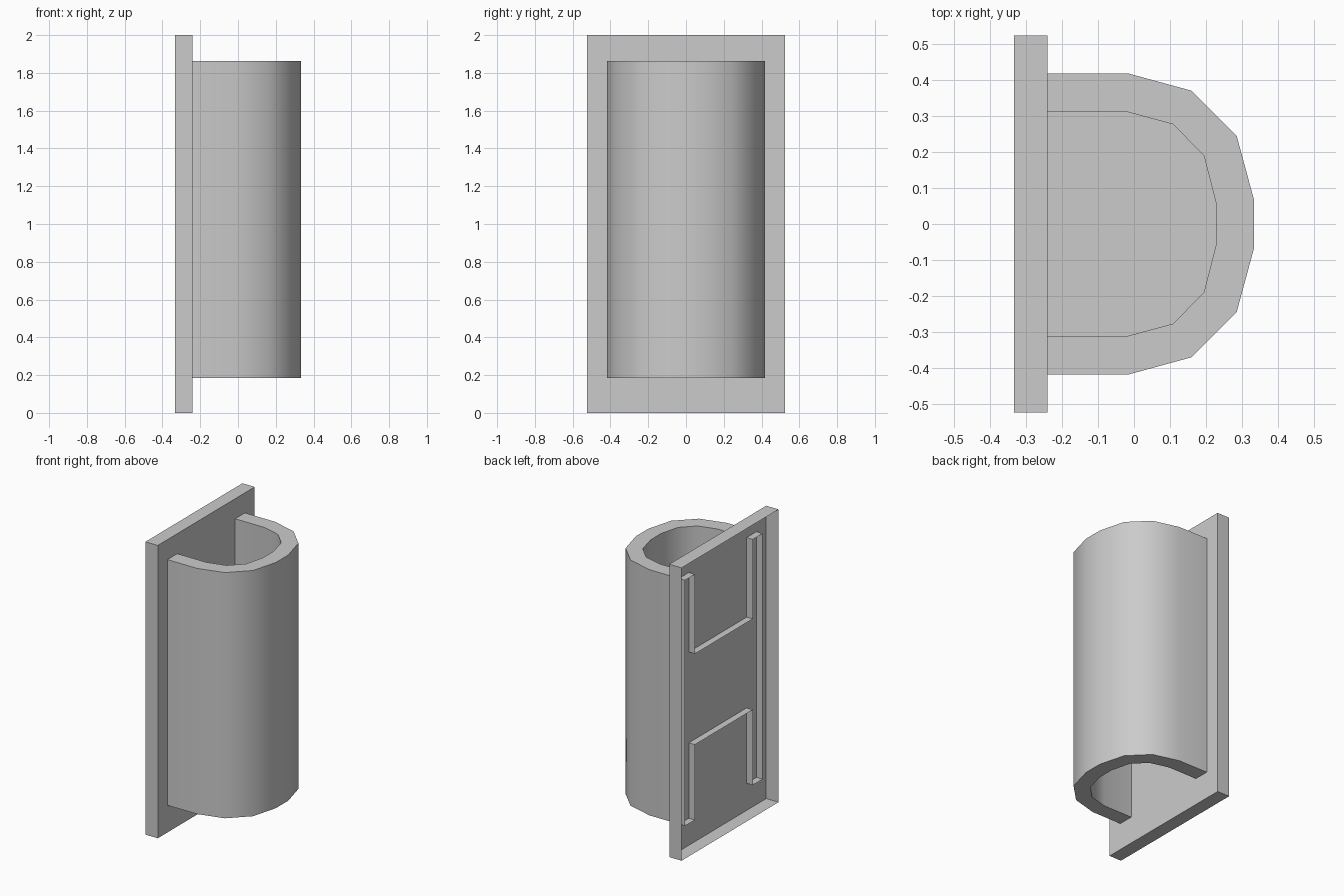
import bpy
import bmesh
import math

if "Cube" in bpy.data.objects:
    bpy.data.objects.remove(bpy.data.objects["Cube"], do_unlink=True)

# Single grey material
grey = bpy.data.materials.new("light_grey")
grey.use_nodes = True
colour = (0.6, 0.6, 0.6, 1.0)
grey.diffuse_color = colour
grey.node_tree.nodes["Principled BSDF"].inputs["Base Color"].default_value = colour


def add_object(name, bm):
    mesh = bpy.data.meshes.new(name)
    bm.to_mesh(mesh)
    bm.free()
    mesh.materials.append(grey)
    obj = bpy.data.objects.new(name, mesh)
    bpy.context.scene.collection.objects.link(obj)
    return obj


# Mounting plate: a shallow tray, open at the back
X_BACK, X_FACE, HALF_WIDTH, HEIGHT = -0.333, -0.24, 0.523, 2.0
bm = bmesh.new()
bmesh.ops.create_cube(bm, size=1)
bmesh.ops.scale(bm, vec=(X_FACE - X_BACK, 2 * HALF_WIDTH, HEIGHT), verts=bm.verts)
bmesh.ops.translate(bm, vec=((X_FACE + X_BACK) / 2, 0, HEIGHT / 2), verts=bm.verts)
bm.normal_update()
back = [f for f in bm.faces if f.normal.x < -0.9]
bmesh.ops.delete(bm, geom=back, context="FACES")
add_object("mounting_plate", bm)

# Half profiles of the rounded sleeve, mirrored across y
X_ROOT = -0.286
outer_half = [(X_ROOT, 0.418), (-0.016, 0.418), (0.16, 0.37), (0.285, 0.245), (0.333, 0.068)]
inner_half = [(X_ROOT, 0.312), (-0.022, 0.312), (0.108, 0.277), (0.194, 0.19), (0.228, 0.057)]


def mirrored(half):
    return half + [(x, -y) for x, y in reversed(half)]


outer, inner = mirrored(outer_half), mirrored(inner_half)

# Sleeve: outer wall, rims, upper and lower recesses around a solid core
Z_BOTTOM, Z_TOP = 0.185, 1.863
CORE_BOTTOM, CORE_TOP = 0.70, 1.32
sections = [(inner, CORE_TOP), (inner, Z_TOP), (outer, Z_TOP),
            (outer, Z_BOTTOM), (inner, Z_BOTTOM), (inner, CORE_BOTTOM)]
bm = bmesh.new()
rails = [[bm.verts.new((x, y, z)) for x, y in path] for path, z in sections]
for a, b in zip(rails, rails[1:]):
    for i in range(len(a) - 1):
        bm.faces.new((a[i], a[i + 1], b[i + 1], b[i]))
bm.faces.new(list(reversed(rails[0])))
bm.faces.new(rails[-1])
for face in bm.faces:
    face.smooth = True
sleeve = add_object("rounded_sleeve", bm)
sleeve.data.set_sharp_from_angle(angle=math.radians(40))
